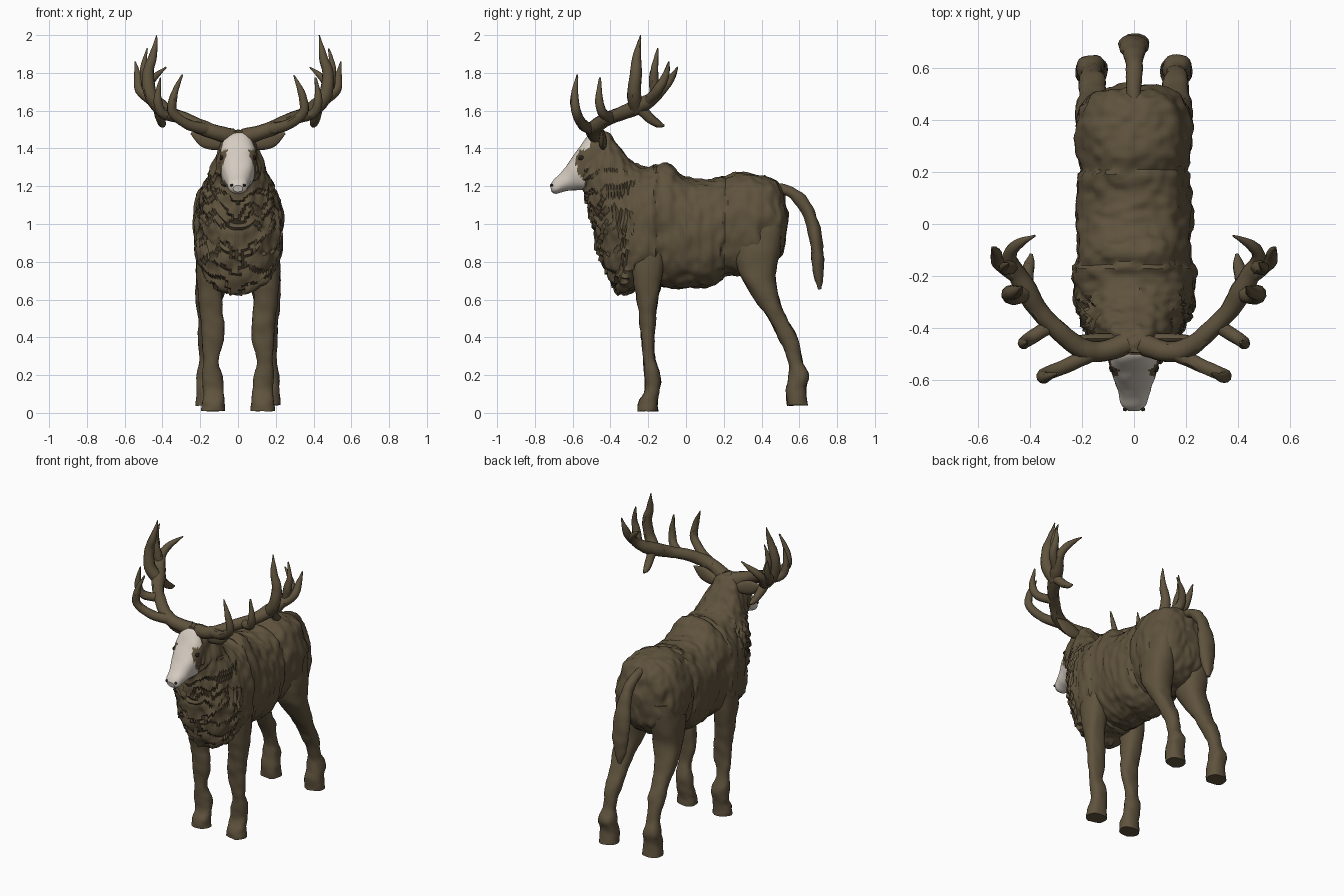
import bpy, bmesh, math
from mathutils import Vector, noise


def material(name, rgb):
    m = bpy.data.materials.new(name)
    m.diffuse_color = (*rgb, 1)
    return m


FUR = material("brown fur", (0.115, 0.086, 0.047))
BONE = material("pale face", (0.66, 0.60, 0.53))
DARK = material("dark eye", (0.02, 0.016, 0.012))


def spline(keys, steps):
    """Catmull-Rom samples through tuples of any length."""
    out = []
    for i in range(len(keys) - 1):
        a, b = keys[max(i - 1, 0)], keys[i]
        c, d = keys[i + 1], keys[min(i + 2, len(keys) - 1)]
        for k in range(steps):
            t = k / steps
            out.append(tuple(0.5 * (2 * q + (r - p) * t + (2 * p - 5 * q + 4 * r - s) * t * t
                             + (3 * q - p - 3 * r + s) * t ** 3)
                             for p, q, r, s in zip(a, b, c, d)))
    return out + [tuple(keys[-1])]


def finish(name, bm, mats, angle=40):
    bmesh.ops.recalc_face_normals(bm, faces=bm.faces)
    me = bpy.data.meshes.new(name)
    bm.to_mesh(me)
    bm.free()
    ob = bpy.data.objects.new(name, me)
    bpy.context.collection.objects.link(ob)
    for m in mats:
        me.materials.append(m)
    bpy.ops.object.select_all(action='DESELECT')
    ob.select_set(True)
    bpy.context.view_layer.objects.active = ob
    bpy.ops.object.shade_smooth_by_angle(angle=math.radians(angle))
    return ob


def loft(name, rings, sides, shape=1.0, relief=None, mats=(FUR,), rule=None):
    """Skin rings given as (centre, half axis, half axis)."""
    bm = bmesh.new()
    rows = []
    for c, u, v in rings:
        row = []
        for k in range(sides):
            a = 2 * math.pi * k / sides
            p, q = math.cos(a), math.sin(a)
            p = math.copysign(abs(p) ** shape, p)
            q = math.copysign(abs(q) ** shape, q)
            row.append(bm.verts.new(c + u * p + v * q))
        rows.append(row)
    for r0, r1 in zip(rows, rows[1:]):
        for k in range(sides):
            n = (k + 1) % sides
            bm.faces.new((r0[k], r0[n], r1[n], r1[k]))
    bm.faces.new(rows[0])
    bm.faces.new(rows[-1])
    bmesh.ops.recalc_face_normals(bm, faces=bm.faces)
    bm.normal_update()
    if relief:
        moves = [(v, v.normal * relief(v.co, v.normal)) for v in bm.verts]
        for v, d in moves:
            v.co += d
    if rule:
        for f in bm.faces:
            f.material_index = rule(f.calc_center_median())
    return finish(name, bm, mats)


def slab_rings(keys, steps):
    """Keys: top y, top z, bottom y, bottom z, half width."""
    out = []
    for ty, tz, by, bz, w in spline(keys, steps):
        out.append((Vector((0, (ty + by) / 2, (tz + bz) / 2)), Vector((w, 0, 0)),
                    Vector((0, (ty - by) / 2, (tz - bz) / 2))))
    return out


def tube(name, keys, sides=10, steps=5, relief=None):
    """Keys: x, y, z, radius."""
    pts = spline(keys, steps)
    pos = [Vector(p[:3]) for p in pts]
    rings, side = [], Vector((0, 1, 0.2))
    for i, p in enumerate(pts):
        t = (pos[min(i + 1, len(pos) - 1)] - pos[max(i - 1, 0)]).normalized()
        side = (side - t * side.dot(t)).normalized()
        rings.append((pos[i], side * p[3], t.cross(side) * p[3]))
    return loft(name, rings, sides, relief=relief)


# Shaggy coat: noise, ragged capes along the back, hanging tufts on the chest
def coat(co, n):
    d = 0.013 * noise.noise(co * 9) + 0.012 * noise.noise(Vector((co.x * 28, co.y * 28, co.z * 13)))
    wave = co.y + 0.02 * noise.noise(co * 14)
    for edge in (-0.16, 0.20):
        if 0 < wave - edge < 0.06:
            d -= 0.012 * (1 - (wave - edge) / 0.06)
    front = min(1, max(0, (-co.y - 0.22) / 0.12)) * min(1, max(0, (1.32 - co.z) / 0.1))
    lap = (co.z * 15 - abs(co.x) * 7 + 1.2 * noise.noise(co * 12)) % 1.0
    return d + front * 0.026 * (0.75 - lap)


def skin(co, n):
    return 0.007 * noise.noise(co * 16) + 0.003 * noise.noise(co * 40)


# Body with neck
loft("body", slab_rings([
    (0.535, 1.06, 0.535, 0.97, 0.04), (0.515, 1.17, 0.505, 0.84, 0.15),
    (0.46, 1.24, 0.43, 0.76, 0.20), (0.35, 1.265, 0.33, 0.74, 0.225),
    (0.22, 1.26, 0.22, 0.72, 0.215), (0.1, 1.235, 0.1, 0.66, 0.222),
    (0.0, 1.25, 0.0, 0.665, 0.225), (-0.1, 1.325, -0.1, 0.665, 0.22),
    (-0.2, 1.30, -0.22, 0.665, 0.24), (-0.26, 1.32, -0.33, 0.63, 0.225),
    (-0.31, 1.36, -0.39, 0.70, 0.20), (-0.36, 1.42, -0.455, 0.85, 0.17),
    (-0.39, 1.465, -0.49, 1.0, 0.14), (-0.43, 1.49, -0.52, 1.14, 0.11),
    (-0.49, 1.49, -0.54, 1.18, 0.095)], 9), 88, 0.9, coat)


# Head: pale mask in front, fur behind and around the eyes
def mask(c):
    if c.y > -0.535 - 0.06 * (abs(c.x) > 0.085) + 0.03 * (c.z > 1.4):
        return 0
    return 0 if abs(c.x) > 0.058 and 1.31 < c.z < 1.39 and c.y > -0.585 else 1


loft("head", slab_rings([
    (-0.44, 1.49, -0.49, 1.18, 0.095), (-0.51, 1.475, -0.54, 1.18, 0.098),
    (-0.58, 1.385, -0.60, 1.18, 0.08), (-0.65, 1.285, -0.65, 1.17, 0.06),
    (-0.70, 1.235, -0.69, 1.16, 0.047), (-0.722, 1.205, -0.712, 1.17, 0.026)], 9),
    40, 0.85, lambda co, n: 0.004 * noise.noise(co * 18), (FUR, BONE), mask)

# Tail, widening towards the tuft: y, z, half width, half thickness
tail = spline([(0.47, 1.19, 0.03, 0.03), (0.55, 1.17, 0.03, 0.03), (0.62, 1.11, 0.035, 0.033),
               (0.67, 1.00, 0.05, 0.035), (0.695, 0.86, 0.06, 0.033),
               (0.70, 0.75, 0.045, 0.028), (0.708, 0.655, 0.012, 0.008)], 5)
rings = []
for i, (y, z, w, h) in enumerate(tail):
    a, b = tail[max(i - 1, 0)], tail[min(i + 1, len(tail) - 1)]
    t = Vector((0, b[0] - a[0], b[1] - a[1])).normalized()
    rings.append((Vector((0, y, z)), Vector((w, 0, 0)), Vector((0, -t.z, t.y)) * h))
loft("tail", rings, 16, relief=skin)

# Legs: z, y min, y max, x min, x max
FRONT = [(0.98, -0.32, -0.10, 0.08, 0.215), (0.75, -0.29, -0.12, 0.08, 0.222),
         (0.60, -0.26, -0.145, 0.085, 0.21), (0.48, -0.245, -0.16, 0.075, 0.195),
         (0.38, -0.235, -0.165, 0.075, 0.19), (0.28, -0.225, -0.16, 0.10, 0.185),
         (0.19, -0.22, -0.135, 0.08, 0.19), (0.12, -0.22, -0.14, 0.075, 0.185),
         (0.06, -0.25, -0.15, 0.07, 0.19), (0.01, -0.255, -0.15, 0.065, 0.195)]
HIND = [(1.0, 0.27, 0.51, 0.05, 0.20), (0.86, 0.25, 0.50, 0.04, 0.222),
        (0.73, 0.285, 0.475, 0.045, 0.225), (0.60, 0.365, 0.495, 0.08, 0.225),
        (0.50, 0.435, 0.535, 0.10, 0.215), (0.40, 0.49, 0.59, 0.11, 0.21),
        (0.28, 0.54, 0.615, 0.125, 0.205), (0.20, 0.545, 0.65, 0.11, 0.22),
        (0.12, 0.53, 0.635, 0.105, 0.22), (0.04, 0.535, 0.645, 0.10, 0.225)]

# Antlers: x, y, z, radius
ANTLER = {
    "beam": [(0.03, -0.46, 1.46, 0.045), (0.12, -0.49, 1.485, 0.04), (0.20, -0.48, 1.515, 0.04),
             (0.28, -0.42, 1.555, 0.036), (0.36, -0.34, 1.585, 0.036), (0.41, -0.26, 1.62, 0.042),
             (0.45, -0.19, 1.655, 0.036), (0.48, -0.13, 1.71, 0.028), (0.45, -0.08, 1.77, 0.02),
             (0.38, -0.045, 1.83, 0.004)],
    "brow_tine": [(0.15, -0.49, 1.50, 0.034), (0.26, -0.545, 1.525, 0.028),
                  (0.345, -0.58, 1.59, 0.026), (0.34, -0.59, 1.68, 0.02), (0.295, -0.575, 1.79, 0.004)],
    "second_tine": [(0.32, -0.39, 1.565, 0.03), (0.40, -0.44, 1.585, 0.026),
                    (0.425, -0.46, 1.66, 0.022), (0.41, -0.455, 1.775, 0.004)],
    "tall_tine": [(0.41, -0.26, 1.61, 0.038), (0.465, -0.275, 1.69, 0.036),
                  (0.475, -0.265, 1.80, 0.031), (0.45, -0.26, 1.89, 0.022), (0.43, -0.24, 2.0, 0.003)],
    "outer_tine": [(0.45, -0.20, 1.65, 0.03), (0.52, -0.15, 1.71, 0.026),
                   (0.53, -0.11, 1.78, 0.02), (0.545, -0.09, 1.86, 0.004)],
    "upper_tine": [(0.47, -0.16, 1.67, 0.03), (0.49, -0.17, 1.76, 0.026),
                   (0.50, -0.165, 1.83, 0.018), (0.48, -0.15, 1.93, 0.003)],
    "low_tine": [(0.42, -0.24, 1.61, 0.03), (0.41, -0.19, 1.56, 0.026),
                 (0.40, -0.15, 1.53, 0.02), (0.395, -0.115, 1.52, 0.006)],
}


def ball(name, centre, size, mat):
    bm = bmesh.new()
    bmesh.ops.create_uvsphere(bm, u_segments=12, v_segments=8, radius=1)
    for v in bm.verts:
        v.co = Vector(centre) + Vector([a * b for a, b in zip(v.co, size)])
    finish(name, bm, (mat,))


for s, tag in ((1, "left"), (-1, "right")):
    for part, keys in (("front_leg", FRONT), ("hind_leg", HIND)):
        loft(f"{part}_{tag}", [(Vector((s * (c + d) / 2, (a + b) / 2, z)),
                                Vector(((d - c) / 2, 0, 0)), Vector((0, (b - a) / 2, 0)))
                               for z, a, b, c, d in spline(keys, 5)], 20, 0.85, skin)
    for part, keys in ANTLER.items():
        tube(f"antler_{part}_{tag}", [(s * x, y, z, r) for x, y, z, r in keys],
             relief=lambda co, n: 0.003 * noise.noise(co * 25))
    # Leaf-shaped ear pointing outwards
    loft(f"ear_{tag}", [(Vector((s * x, -0.44, z)), Vector((-s * 0.3 * h, 0, h)), Vector((0, t, 0)))
                        for x, z, h, t in spline([(0.07, 1.42, 0.025, 0.02), (0.13, 1.435, 0.042, 0.022),
                                                  (0.19, 1.455, 0.04, 0.016),
                                                  (0.25, 1.48, 0.004, 0.004)], 4)], 12)
    ball(f"eye_{tag}", (s * 0.084, -0.553, 1.35), (0.012, 0.018, 0.014), DARK)
    ball(f"nostril_{tag}", (s * 0.034, -0.712, 1.205), (0.009, 0.008, 0.008), DARK)
